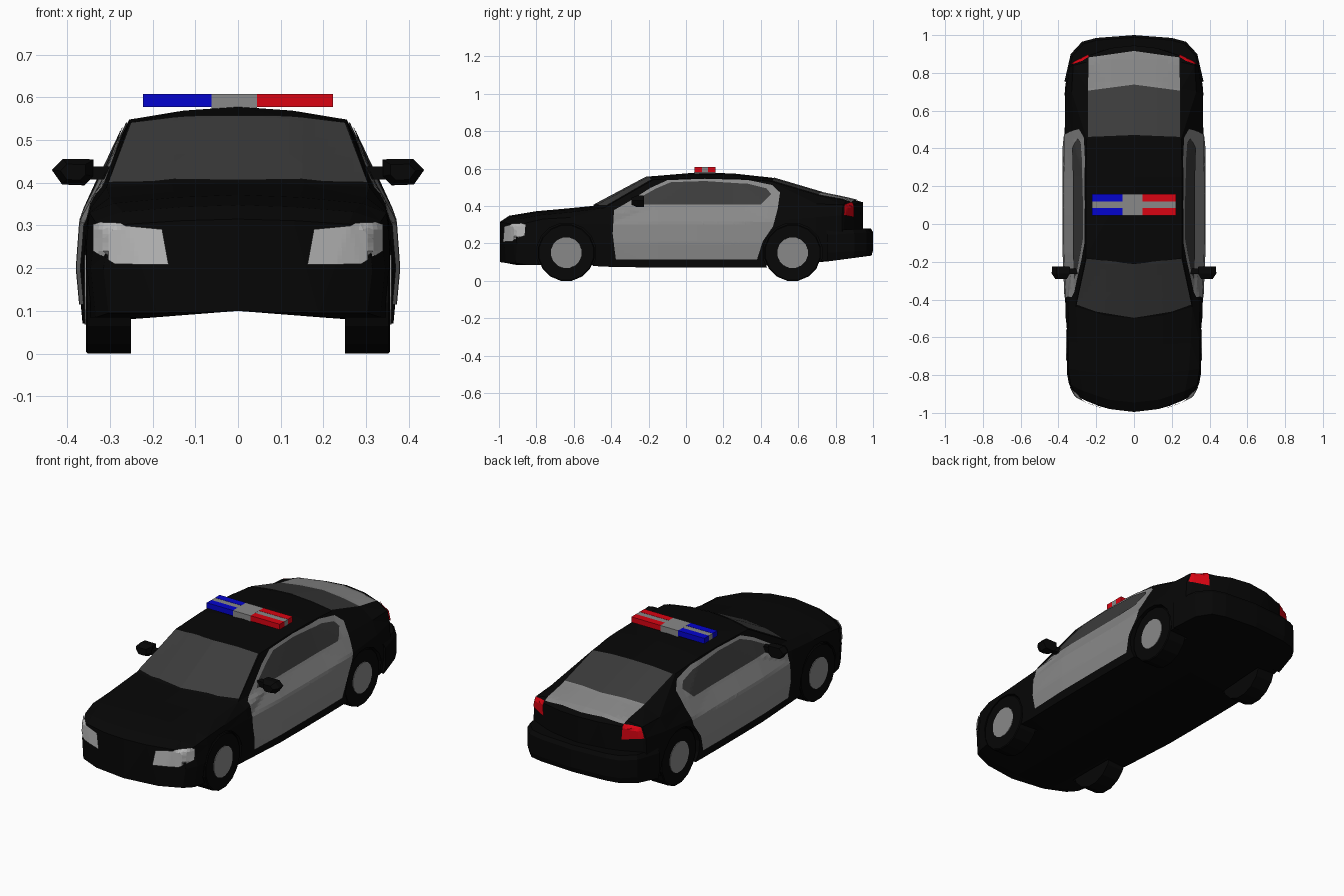
import bpy, bmesh, math
from mathutils import Vector, Matrix
from mathutils.bvhtree import BVHTree

if "Cube" in bpy.data.objects:
    bpy.data.objects.remove(bpy.data.objects["Cube"])


def material(name, *rgb):
    m = bpy.data.materials.new(name)
    m.diffuse_color = (*rgb, 1)
    m.use_nodes = True
    m.node_tree.nodes["Principled BSDF"].inputs["Base Color"].default_value = m.diffuse_color
    return m


BLACK = material("black_paint", .002, .002, .002)
RUBBER = material("rubber", .002, .002, .002)
GREY = material("grey_paint", .25, .25, .25)
GLASS = material("dark_glass", .045, .045, .045)
LAMP = material("lamp", .5, .5, .5)
RED = material("red", .7, .001, .006)
BLUE = material("blue", .001, .001, .62)


def finish(name, bm, mat, recalc=True):
    if recalc:
        bmesh.ops.recalc_face_normals(bm, faces=bm.faces)
    me = bpy.data.meshes.new(name)
    bm.to_mesh(me)
    bm.free()
    me.materials.append(mat)
    ob = bpy.data.objects.new(name, me)
    bpy.context.collection.objects.link(ob)
    return ob


def bridge(bm, rings):
    """Join closed rings of vertices with quads."""
    for a, b in zip(rings, rings[1:]):
        for i in range(len(a)):
            j = (i + 1) % len(a)
            bm.faces.new((a[i], a[j], b[j], b[i]))


def box(name, lo, hi, mat):
    bm = bmesh.new()
    lo, hi = Vector(lo), Vector(hi)
    size = hi - lo
    bmesh.ops.create_cube(bm, size=1, matrix=Matrix.Translation((lo + hi) / 2) @ Matrix.Diagonal((*size, 1)))
    return finish(name, bm, mat)


def lathe_x(name, profile, y, z, side, n, mat):
    """Solid turned about a sideways axle; profile is (x, radius)."""
    bm = bmesh.new()
    rings = [[bm.verts.new((side * x, y + r * math.cos(2 * math.pi * (i + .5) / n),
                            z + r * math.sin(2 * math.pi * (i + .5) / n)))
              for i in range(n)] for x, r in profile]
    bridge(bm, rings)
    bm.faces.new(rings[0])
    bm.faces.new(rings[-1])
    return finish(name, bm, mat)


# Body stations: y, edge sweep, floor z, half width, shoulder z, belt x, belt z, roof edge x, roof edge z, top z
STATIONS = [
    (-.995, .125, .095, .315, .235, .302, .285, .26, .303, .315),
    (-.945, .115, .085, .345, .26, .335, .31, .27, .332, .348),
    (-.80, .04, .085, .36, .29, .348, .33, .29, .352, .372),
    (-.64, .02, .085, .362, .30, .347, .338, .30, .366, .386),
    (-.50, .09, .075, .364, .30, .345, .352, .308, .390, .40),
    (-.205, .06, .07, .375, .31, .318, .40, .255, .54, .557),
    (.05, .00, .07, .376, .31, .318, .40, .255, .548, .578),
    (.25, .00, .07, .376, .31, .318, .40, .255, .548, .574),
    (.46, -.02, .07, .374, .32, .32, .41, .25, .532, .551),
    (.74, -.05, .10, .37, .34, .33, .41, .25, .453, .468),
    (.885, -.06, .12, .348, .35, .322, .407, .245, .428, .438),
    (.945, -.125, .13, .336, .33, .312, .39, .24, .408, .42),
]

bm = bmesh.new()
rings = []
for y, k, zb, w, zs, xb, zbelt, xr, zr, zt in STATIONS:
    half = [(0, max(.10, zb + .005)), (.6 * w, max(.083, zb)), (w - .012, zb), (w, .2), (w - .008, zs),
            (xb, zbelt), (xr, zr), (xr / 2, zr + .7 * (zt - zr)), (0, zt)]
    loop = half + [(-x, z) for x, z in half[-2:0:-1]]
    rings.append([bm.verts.new((x, y + k * (x / .37) ** 2, z)) for x, z in loop])
bridge(bm, rings)
for r in (rings[0], rings[-1]):          # nose and tail caps
    for s in (1, -1):
        g = [r[s * i] for i in range(9)]
        for f in ((0, 8, 7, 1), (1, 7, 6, 2), (2, 6, 5, 3), (3, 5, 4)):
            bm.faces.new([g[i] for i in f])
bmesh.ops.recalc_face_normals(bm, faces=bm.faces)
bmesh.ops.triangulate(bm, faces=bm.faces)
surface = BVHTree.FromBMesh(bm)
body = finish("body", bm, BLACK)

# Wheel arches cut out of the body
FRONT_Y, REAR_Y, WHEEL_R = -.64, .57, .15
for y in (FRONT_Y, REAR_Y):
    for s in (1, -1):
        cutter = lathe_x("arch_cutter", [(.24, .16), (.5, .16)], y, WHEEL_R, s, 16, BLACK)
        cutter.hide_render = True
        mod = body.modifiers.new("arch", 'BOOLEAN')
        mod.operation, mod.solver, mod.object = 'DIFFERENCE', 'EXACT', cutter
        bpy.context.view_layer.objects.active = body
        bpy.ops.object.modifier_apply(modifier=mod.name)
        bpy.data.objects.remove(cutter)


def panel(name, outline, view, mat, lift=.004, mirror=False, step=.015):
    """Lay a flat outline onto the body surface, seen from one side."""
    out = bmesh.new()
    for s in ((1, -1) if mirror else (1,)):
        bm = bmesh.new()
        bm.faces.new([bm.verts.new((u, v, 0)) for u, v in outline])
        bmesh.ops.triangulate(bm, faces=bm.faces)
        for axis in (Vector((1, 0, 0)), Vector((0, 1, 0))):
            reach = [v.co.dot(axis) / step for v in bm.verts]
            for i in range(math.ceil(min(reach)), math.floor(max(reach)) + 1):
                bmesh.ops.bisect_plane(bm, geom=bm.verts[:] + bm.edges[:] + bm.faces[:],
                                       plane_co=axis * i * step, plane_no=axis)
        new = {}
        for v in bm.verts:
            a, b = v.co.x, v.co.y
            start, d = {"side": ((s, a, b), (-s, 0, 0)), "front": ((s * a, -2, b), (0, 1, 0)),
                        "back": ((s * a, 2, b), (0, -1, 0)), "top": ((s * a, b, 2), (0, 0, -1))}[view]
            hit, normal, _, _ = surface.ray_cast(Vector(start), Vector(d))
            if hit:
                new[v] = out.verts.new(hit + normal * lift)
        for f in bm.faces:
            if all(v in new for v in f.verts):
                g = out.faces.new([new[v] for v in f.verts])
                g.normal_update()
                if g.normal.dot(Vector(d)) > 0:
                    g.normal_flip()
        bm.free()
    return finish(name, out, mat, recalc=False)


def both(pts):
    """Complete a centre-to-centre half outline with its reflection."""
    return pts + [(-x, y) for x, y in reversed(pts) if x]


# Doors and glass
panel("doors", [(-.375, .115), (.38, .115), (.41, .21), (.465, .29), (.49, .38), (.503, .47),
                (.46, .51), (.33, .537), (.1, .544), (-.1, .536), (-.19, .495), (-.3, .425),
                (-.385, .375), (-.392, .25)], "side", GREY, .004, True)
panel("side_windows", [(-.29, .405), (.40, .405), (.455, .46), (.43, .49), (.33, .515),
                       (.1, .53), (-.08, .524), (-.16, .49), (-.25, .44)], "side", GLASS, .008, True)
panel("windshield", both([(0, -.495), (.2, -.462), (.303, -.425), (.25, -.182), (0, -.21)]), "top", GLASS, .004, False, .03)
panel("rear_window", both([(0, .47), (.243, .46), (.243, .705), (0, .737)]), "top", GLASS, .004, False, .03)
panel("trunk_lid", both([(0, .737), (.243, .705), (.24, .88), (0, .915)]), "top", GREY, .004, False, .03)

# Lamps
panel("headlights", [(.175, .291), (.16, .208), (.285, .21), (.333, .24), (.333, .303), (.28, .301)],
      "front", LAMP, .008, True, .01)
panel("taillights", [(.235, .34), (.24, .415), (.318, .405), (.334, .35)], "back", RED, .006, True, .01)

# Rear bumper: plan outline with a rising underside
bm = bmesh.new()
plan = both([(0, 1.0), (.2, .985), (.275, .965), (.335, .90), (.368, .755)])
bridge(bm, [[bm.verts.new((x * t, .6 + (y - .6) * t, z0 + rise * (y - .75))) for x, y in plan]
            for z0, rise, t in ((.102, .13, .98), (.15, .05, 1), (.245, .06, 1), (.268, .05, .97))])
bm.verts.ensure_lookup_table()
n = len(plan)
bm.faces.new(bm.verts[:n])
bm.faces.new(bm.verts[-n:])
finish("rear_bumper", bm, BLACK)

# Wheels
for y, end in ((FRONT_Y, "front"), (REAR_Y, "rear")):
    for s, side in ((1, "right"), (-1, "left")):
        lathe_x(f"{end}_{side}_tyre", [(.25, .153), (.352, .153), (.356, .148)],
                y, WHEEL_R, s, 16, RUBBER)
        lathe_x(f"{end}_{side}_hub", [(.34, .084), (.359, .083)], y, WHEEL_R, s, 16, GREY)

# Door mirrors
shell = [(.338, .455), (.41, .456), (.436, .43), (.412, .396), (.36, .394), (.338, .415)]
for s, side in ((1, "right"), (-1, "left")):
    bm = bmesh.new()
    rings = [[bm.verts.new((s * (.385 + (x - .385) * t), y, .425 + (z - .425) * t)) for x, z in shell]
             for y, t in ((-.292, .6), (-.262, 1), (-.225, .95))]
    bridge(bm, rings)
    bm.faces.new(rings[0])
    bm.faces.new(rings[-1])
    finish(f"{side}_mirror", bm, RUBBER)
    x0, x1 = sorted((s * .29, s * .35))
    box(f"{side}_mirror_arm", (x0, -.265, .408), (x1, -.235, .438), RUBBER)

# Roof light bar: grey core with coloured lenses front and back
box("light_bar_centre", (-.062, .045, .572), (.045, .158, .608), GREY)
for name, x0, x1, mat in (("blue", -.222, -.062, BLUE), ("red", .045, .222, RED)):
    box(f"light_bar_{name}_core", (x0, .085, .578), (x1, .118, .607), GREY)
    box(f"{name}_front_lens", (x0, .045, .578), (x1, .085, .608), mat)
    box(f"{name}_rear_lens", (x0, .118, .578), (x1, .158, .608), mat)
